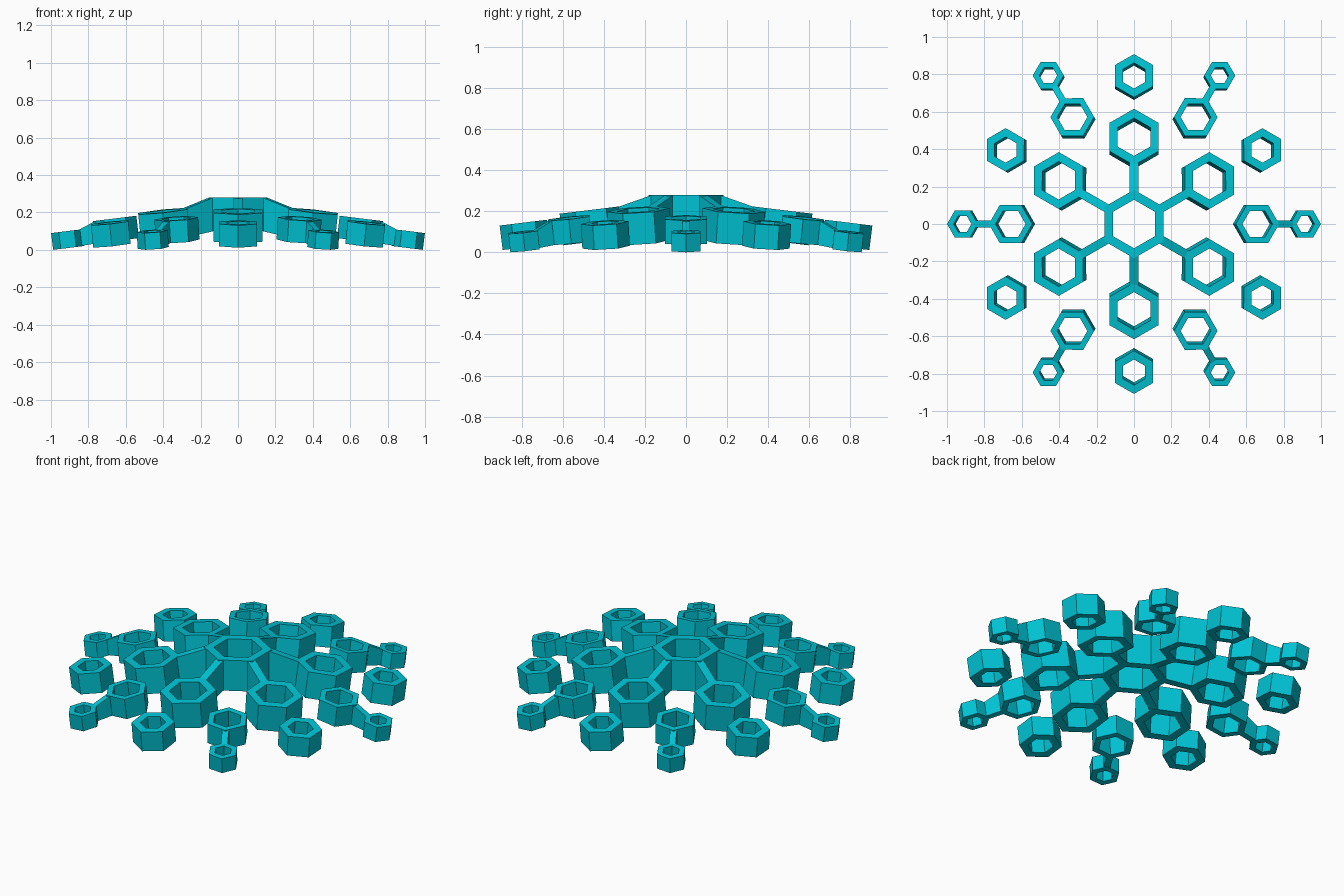
import bpy, bmesh
from math import cos, sin, pi, radians
from mathutils import Matrix

if "Cube" in bpy.data.objects:
    bpy.data.objects.remove(bpy.data.objects["Cube"])

mat = bpy.data.materials.new("cyan")
mat.diffuse_color = (0.0, 0.55, 0.66, 1)
mat.use_nodes = True
mat.node_tree.nodes["Principled BSDF"].inputs["Base Color"].default_value = mat.diffuse_color


def finish(name, bm, matrix):
    bmesh.ops.recalc_face_normals(bm, faces=bm.faces)
    bm.transform(matrix)
    me = bpy.data.meshes.new(name)
    bm.to_mesh(me)
    bm.free()
    me.materials.append(mat)
    ob = bpy.data.objects.new(name, me)
    bpy.context.collection.objects.link(ob)


def hex_cell(name, angle, dist, top, r_out, r_in, height, tilt=7):
    """Open hexagonal tube with a corner pointing outward, leaning down the dome."""
    bm = bmesh.new()
    loops = []
    for r, z in ((r_out, 0), (r_out, -height), (r_in, -height), (r_in, 0)):
        loops.append([bm.verts.new((r * cos(k * pi / 3), r * sin(k * pi / 3), z))
                      for k in range(6)])
    for a in range(4):
        p, q = loops[a], loops[(a + 1) % 4]
        for k in range(6):
            n = (k + 1) % 6
            bm.faces.new((p[k], p[n], q[n], q[k]))
    finish(name, bm, Matrix.Rotation(radians(angle), 4, 'Z')
           @ Matrix.Translation((dist, 0, top))
           @ Matrix.Rotation(radians(tilt), 4, 'Y'))


def spoke(name, angle, profile, width):
    """Sloping bar: side profile of (distance, z) points given a width."""
    bm = bmesh.new()
    sides = [[bm.verts.new((x, s * width / 2, z)) for x, z in profile] for s in (-1, 1)]
    bm.faces.new(sides[0])
    bm.faces.new(sides[1])
    for k in range(4):
        n = (k + 1) % 4
        bm.faces.new((sides[0][k], sides[0][n], sides[1][n], sides[1][k]))
    finish(name, bm, Matrix.Rotation(radians(angle), 4, 'Z'))


# Central cell
hex_cell("center_cell", 30, 0, 0.28, 0.183, 0.13, 0.18, tilt=0)

for i in range(6):
    a, b = 30 + 60 * i, 60 * i
    # Inner ring joined to the center by spokes
    hex_cell(f"inner_cell_{i}", a, 0.465, 0.207, 0.152, 0.102, 0.155)
    spoke(f"inner_spoke_{i}", a,
          [(0.165, 0.28), (0.33, 0.222), (0.31, 0.071), (0.165, 0.10)], 0.046)
    # Free outer cells
    hex_cell(f"outer_cell_{i}", a, 0.793, 0.145, 0.116, 0.069, 0.12)
    # Middle cells with linked tip cells
    hex_cell(f"middle_cell_{i}", b, 0.66, 0.168, 0.117, 0.081, 0.12)
    spoke(f"tip_spoke_{i}", b,
          [(0.762, 0.155), (0.85, 0.108), (0.84, 0.021), (0.748, 0.037)], 0.036)
    hex_cell(f"tip_cell_{i}", b, 0.917, 0.10, 0.083, 0.048, 0.09)
